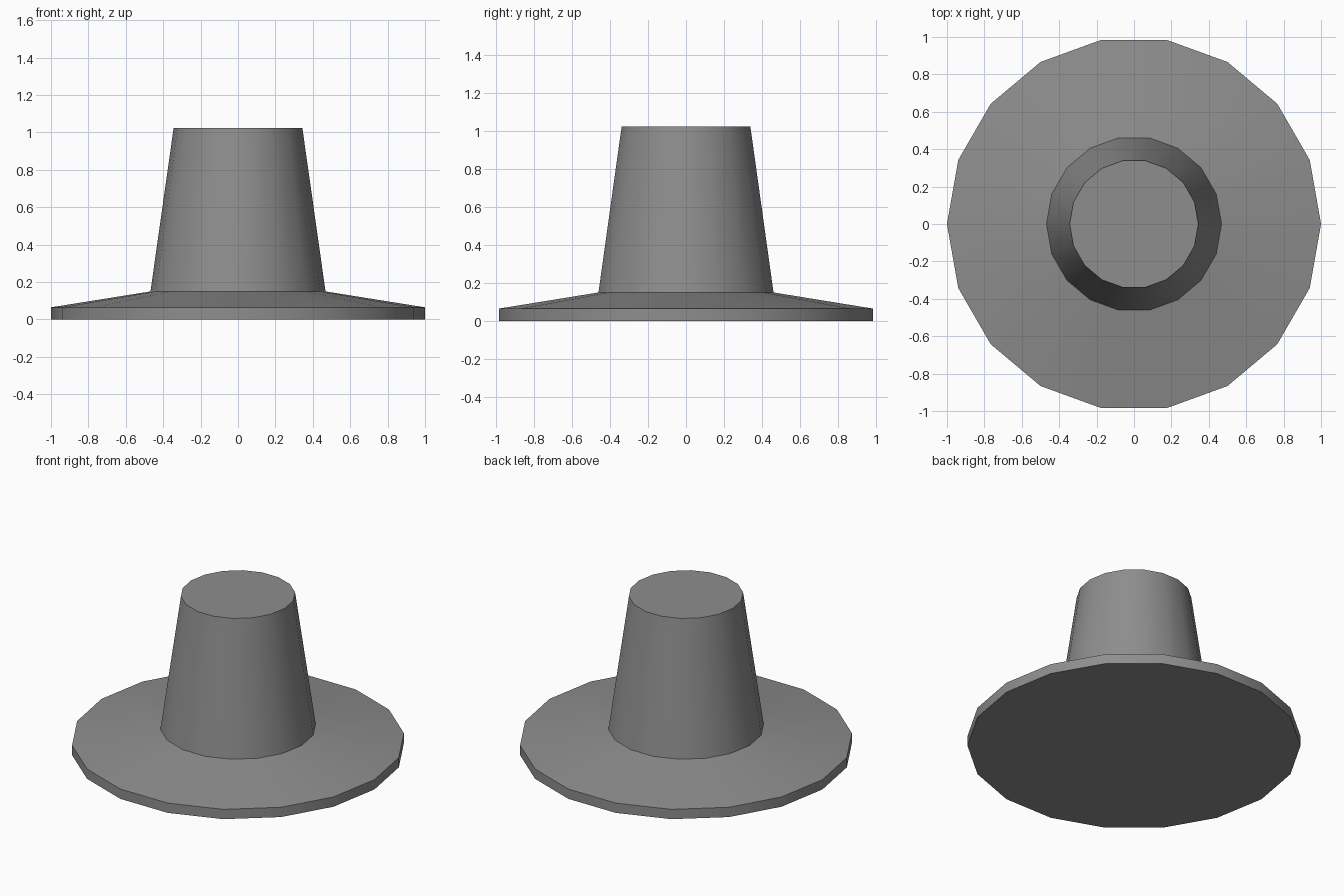
import bpy
import bmesh
import math

if "Cube" in bpy.data.objects:
    bpy.data.objects.remove(bpy.data.objects["Cube"], do_unlink=True)

SIDES = 18

# Single grey material
grey = bpy.data.materials.new("mid_grey")
grey.use_nodes = True
colour = (0.27, 0.27, 0.27, 1)
grey.diffuse_color = colour
grey.node_tree.nodes["Principled BSDF"].inputs["Base Color"].default_value = colour

# Outline as (radius, height): rim, sloping brim, tapered crown
profile = [(1.0, 0.0), (1.0, 0.065), (0.468, 0.15), (0.344, 1.025)]

bm = bmesh.new()
rings = []
for radius, height in profile:
    ring = []
    for i in range(SIDES):
        a = math.tau * i / SIDES
        ring.append(bm.verts.new((radius * math.cos(a), radius * math.sin(a), height)))
    rings.append(ring)

# Side walls between neighbouring rings
for low, high in zip(rings, rings[1:]):
    for i in range(SIDES):
        j = (i + 1) % SIDES
        bm.faces.new((low[i], low[j], high[j], high[i]))

# Flat underside and flat crown top
bm.faces.new(rings[0][::-1])
bm.faces.new(rings[-1])

mesh = bpy.data.meshes.new("brimmed_hat")
bm.to_mesh(mesh)
bm.free()
mesh.materials.append(grey)
hat = bpy.data.objects.new("brimmed_hat", mesh)
bpy.context.collection.objects.link(hat)

# Smooth round the walls, crisp at the rim, crown base and crown top
bpy.ops.object.select_all(action="DESELECT")
hat.select_set(True)
bpy.context.view_layer.objects.active = hat
bpy.ops.object.shade_smooth_by_angle(angle=math.radians(30))
